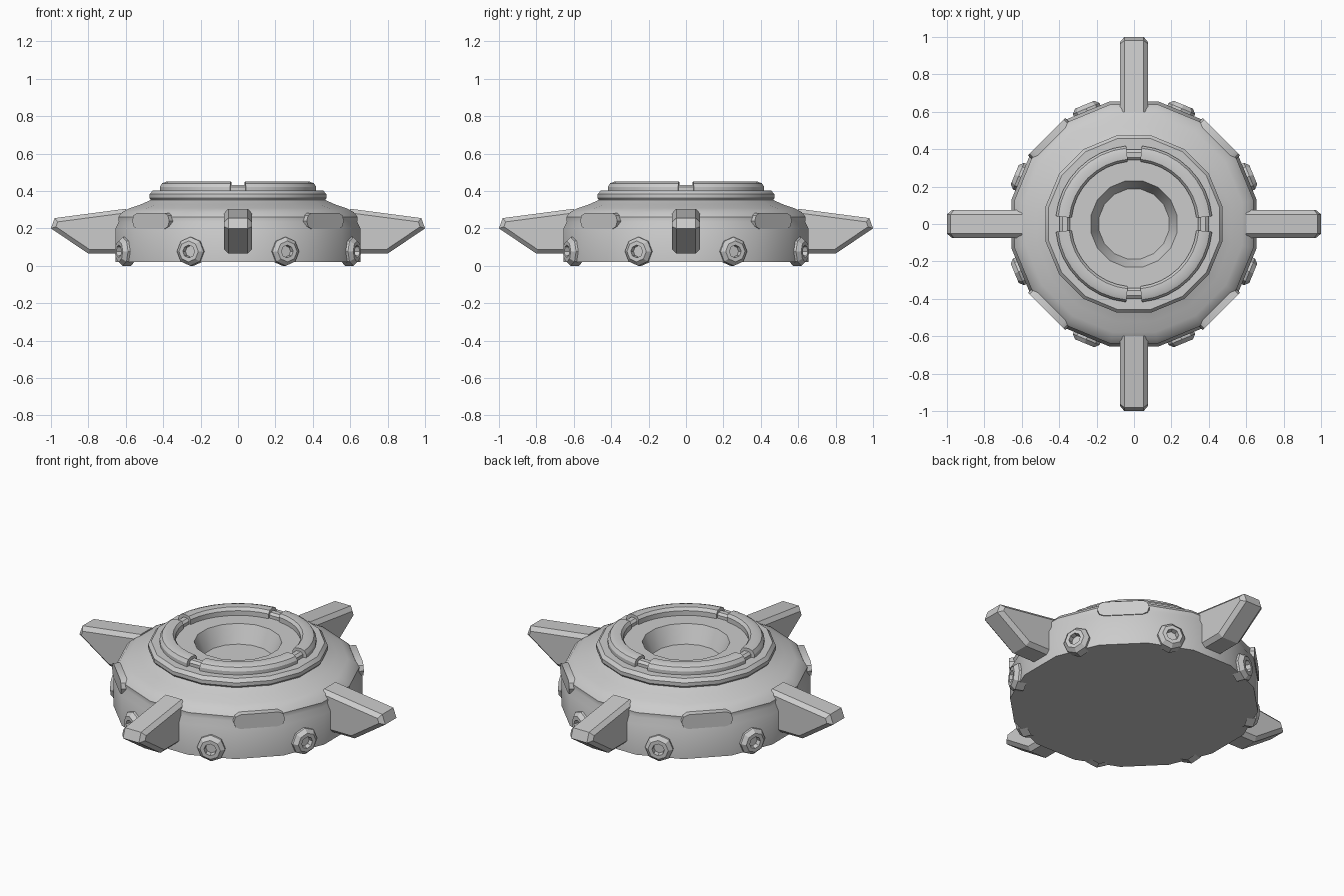
import bpy, bmesh, math
from mathutils import Matrix, Vector

if "Cube" in bpy.data.objects:
    bpy.data.objects.remove(bpy.data.objects["Cube"])

metal = bpy.data.materials.new("grey metal")
metal.diffuse_color = (0.6, 0.6, 0.6, 1)
metal.use_nodes = True
metal.node_tree.nodes["Principled BSDF"].inputs["Base Color"].default_value = metal.diffuse_color


def finish(name, bm, smooth=32):
    bmesh.ops.recalc_face_normals(bm, faces=bm.faces)
    me = bpy.data.meshes.new(name)
    bm.to_mesh(me)
    bm.free()
    ob = bpy.data.objects.new(name, me)
    bpy.context.collection.objects.link(ob)
    me.materials.append(metal)
    bpy.ops.object.select_all(action='DESELECT')
    ob.select_set(True)
    bpy.context.view_layer.objects.active = ob
    bpy.ops.object.shade_smooth_by_angle(angle=math.radians(smooth))
    return ob


def lathe(bm, profile, sides, closed=False, offset=0.5):
    """Spin an (r, z) profile around z; r = 0 becomes a pole."""
    rings = []
    for r, z in profile:
        if r == 0:
            rings.append([bm.verts.new((0, 0, z))] * sides)
        else:
            rings.append([bm.verts.new((r * math.cos((i + offset) * math.tau / sides),
                                        r * math.sin((i + offset) * math.tau / sides), z))
                          for i in range(sides)])
    pairs = list(zip(rings, rings[1:]))
    if closed:
        pairs.append((rings[-1], rings[0]))
    for a, b in pairs:
        for i in range(sides):
            j = (i + 1) % sides
            bm.faces.new(list(dict.fromkeys((a[i], a[j], b[j], b[i]))))


def place(bm, angle):
    bm.transform(Matrix.Rotation(angle, 4, 'Z'))


# Main body: drum, waist groove, rounded shoulder, raised tier and centre well
bm = bmesh.new()
lathe(bm, [(0, 0.02), (0.668, 0.02), (0.668, 0.20), (0.65, 0.235), (0.652, 0.262),
           (0.63, 0.288), (0.59, 0.308), (0.53, 0.328), (0.475, 0.352),
           (0.482, 0.362), (0.482, 0.383), (0.465, 0.402),
           (0.235, 0.402), (0.19, 0.30), (0, 0.30)], 16)
finish("body", bm)

# Thin core ring showing in the gaps of the collar
bm = bmesh.new()
lathe(bm, [(0.345, 0.39), (0.345, 0.42), (0.358, 0.432), (0.385, 0.432),
           (0.40, 0.42), (0.40, 0.39)], 32, closed=True)
finish("collar_core", bm)

# Four collar segments swept along arcs
section = [(0.335, 0.39), (0.335, 0.43), (0.348, 0.447), (0.385, 0.45),
           (0.408, 0.441), (0.42, 0.422), (0.42, 0.39)]
for k in range(4):
    bm = bmesh.new()
    steps, gap = 8, 0.10
    rows = []
    for i in range(steps + 1):
        a = gap + (math.pi / 2 - 2 * gap) * i / steps
        rows.append([bm.verts.new((r * math.cos(a), r * math.sin(a), z)) for r, z in section])
    n = len(section)
    for p, q in zip(rows, rows[1:]):
        for i in range(n):
            bm.faces.new((p[i], p[(i + 1) % n], q[(i + 1) % n], q[i]))
    bm.faces.new(rows[0])
    bm.faces.new(rows[-1])
    place(bm, k * math.pi / 2)
    finish("collar_segment", bm)

# Four fins: side outline extruded across, with chamfered rims
outline = [(0.60, 0.065), (0.80, 0.065), (1.0, 0.20), (0.98, 0.255), (0.60, 0.305)]
for k in range(4):
    bm = bmesh.new()
    face = bm.faces.new([bm.verts.new((x, -0.074, z)) for x, z in outline])
    ext = bmesh.ops.extrude_face_region(bm, geom=[face])
    bmesh.ops.translate(bm, vec=(0, 0.148, 0),
                        verts=[v for v in ext["geom"] if isinstance(v, bmesh.types.BMVert)])
    bmesh.ops.recalc_face_normals(bm, faces=bm.faces)
    rims = [e for e in bm.edges if abs(e.verts[0].co.y - e.verts[1].co.y) < 0.01
            and min(v.co.x for v in e.verts) + max(v.co.x for v in e.verts) > 1.25]
    bmesh.ops.bevel(bm, geom=rims, offset=0.022, segments=1, affect='EDGES')
    place(bm, k * math.pi / 2)
    finish("fin", bm, 20)

# Eight octagonal bolts with a hollow centre
for k in range(8):
    bm = bmesh.new()
    lathe(bm, [(0.077, 0.62), (0.077, 0.668), (0.056, 0.69), (0.034, 0.69),
               (0.030, 0.662), (0, 0.662)], 8, offset=0)
    bm.transform(Matrix.Translation((0, 0, 0.077)) @ Matrix.Rotation(math.pi / 2, 4, 'Y'))
    place(bm, (k + 0.5) * math.pi / 4)
    finish("bolt", bm, 20)

# Four rounded window pads set into the shoulder on the diagonals
for k in range(4):
    bm = bmesh.new()
    pts = []
    for side in (1, -1):
        for i in range(5):
            a = -math.pi / 2 + math.pi * i / 4
            pts.append((side * (0.105 + 0.035 * math.cos(a)), 0.24 + side * 0.042 * math.sin(a)))
    face = bm.faces.new([bm.verts.new((0.56, y, z)) for y, z in pts])
    ext = bmesh.ops.extrude_face_region(bm, geom=[face])
    bmesh.ops.translate(bm, vec=(0.1, 0, 0),
                        verts=[v for v in ext["geom"] if isinstance(v, bmesh.types.BMVert)])
    place(bm, (k + 0.5) * math.pi / 2)
    finish("window_pad", bm)
